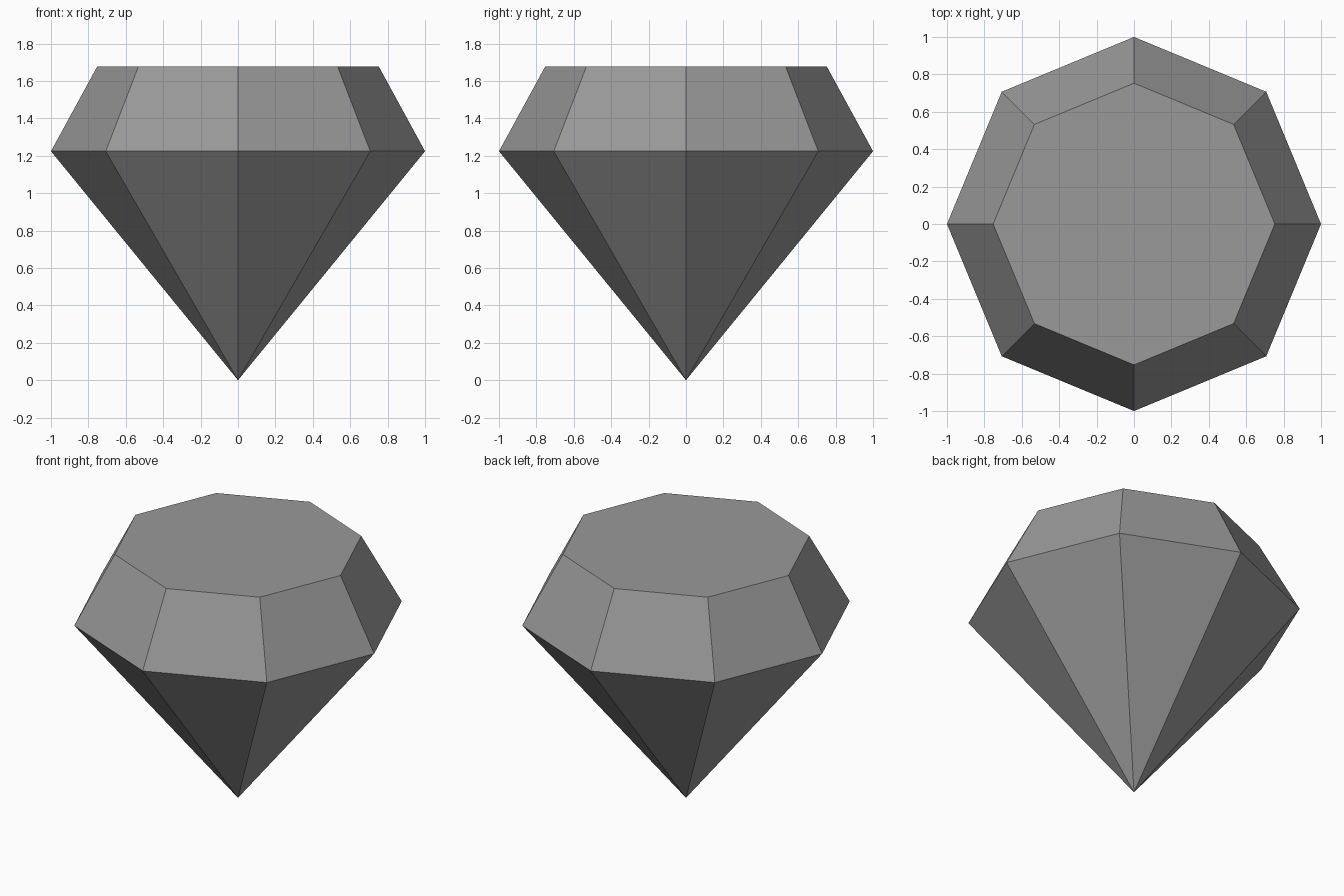
import bpy
import bmesh
from math import cos, sin, tau

cube = bpy.data.objects.get("Cube")
if cube:
    bpy.data.objects.remove(cube, do_unlink=True)

SIDES = 8
GIRDLE_Z, TABLE_Z = 1.224, 1.677
TABLE_RADIUS = 0.753

# Single plain grey
grey = bpy.data.materials.new("stone grey")
grey.use_nodes = True
colour = (0.32, 0.32, 0.32, 1)
grey.diffuse_color = colour
grey.node_tree.nodes["Principled BSDF"].inputs["Base Color"].default_value = colour

bm = bmesh.new()


def ring(radius, z):
    angles = [tau * i / SIDES for i in range(SIDES)]
    return [bm.verts.new((radius * cos(a), radius * sin(a), z)) for a in angles]


# Pointed pavilion, sloping crown and flat table
tip = bm.verts.new((0, 0, 0))
girdle = ring(1, GIRDLE_Z)
table = ring(TABLE_RADIUS, TABLE_Z)
for i in range(SIDES):
    j = (i + 1) % SIDES
    bm.faces.new((tip, girdle[j], girdle[i]))
    bm.faces.new((girdle[i], girdle[j], table[j], table[i]))
bm.faces.new(table)
bmesh.ops.recalc_face_normals(bm, faces=bm.faces)

mesh = bpy.data.meshes.new("cut_gem")
bm.to_mesh(mesh)
bm.free()
mesh.materials.append(grey)
gem = bpy.data.objects.new("cut_gem", mesh)
bpy.context.collection.objects.link(gem)
